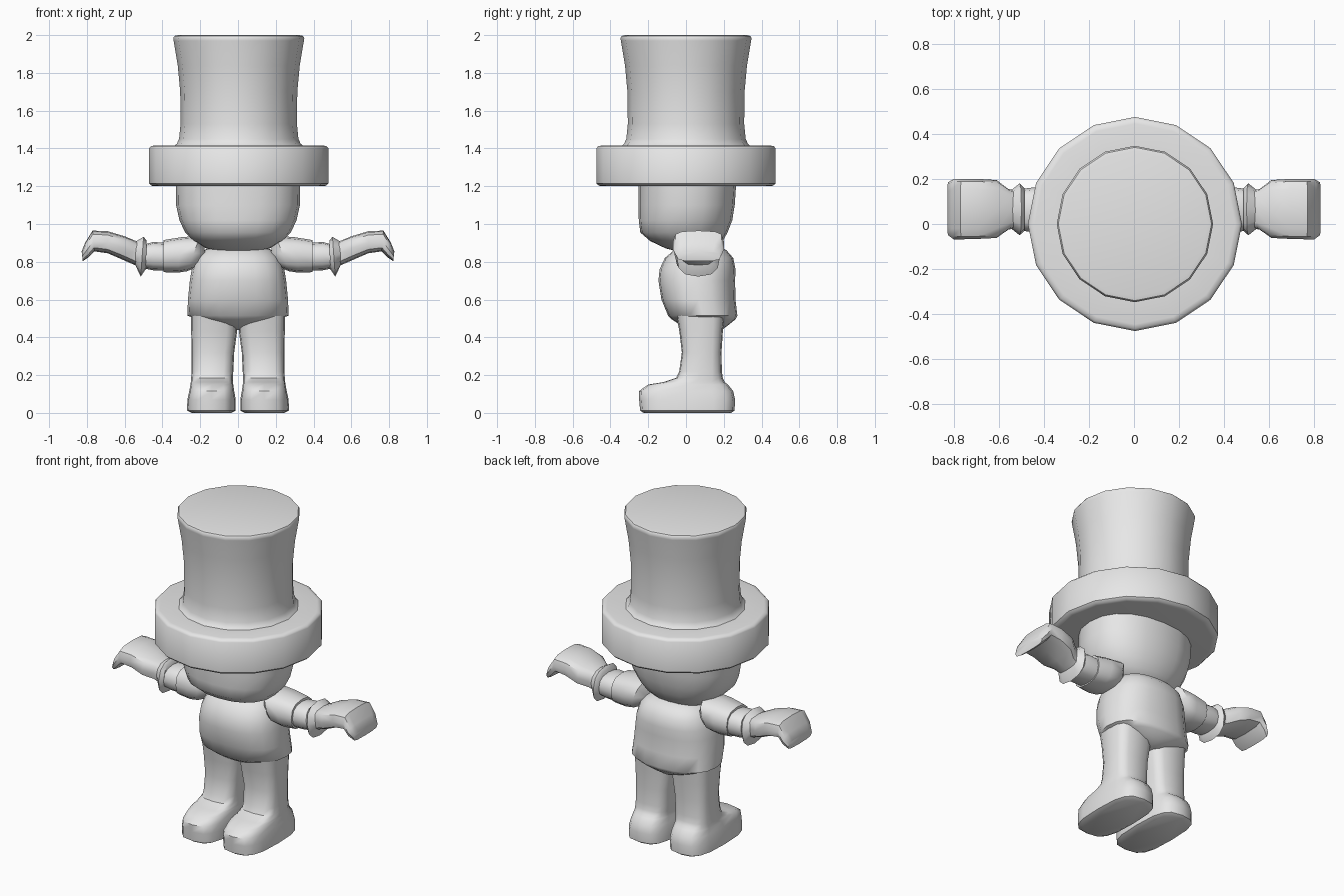
import bpy, bmesh, math
from mathutils import Vector

grey = bpy.data.materials.new("light_grey")
grey.diffuse_color = (0.8, 0.8, 0.8, 1)


def loft(name, rings, n=16, power=2.0, smooth=45):
    """Skin rings given as (centre, half axis a, half axis b), capped at both ends."""
    bm = bmesh.new()
    loops = []
    for c, a, b in rings:
        loop = []
        for i in range(n):
            t = 2 * math.pi * i / n
            u, v = math.cos(t), math.sin(t)
            u = math.copysign(abs(u) ** (2 / power), u)
            v = math.copysign(abs(v) ** (2 / power), v)
            loop.append(bm.verts.new(Vector(c) + Vector(a) * u + Vector(b) * v))
        loops.append(loop)
    for p, q in zip(loops, loops[1:]):
        for i in range(n):
            j = (i + 1) % n
            bm.faces.new((p[i], p[j], q[j], q[i]))
    bm.faces.new(loops[0][::-1])
    bm.faces.new(loops[-1])
    bmesh.ops.recalc_face_normals(bm, faces=bm.faces)
    mesh = bpy.data.meshes.new(name)
    bm.to_mesh(mesh)
    bm.free()
    mesh.materials.append(grey)
    ob = bpy.data.objects.new(name, mesh)
    bpy.context.collection.objects.link(ob)
    bpy.ops.object.select_all(action='DESELECT')
    ob.select_set(True)
    bpy.context.view_layer.objects.active = ob
    bpy.ops.object.shade_smooth_by_angle(angle=math.radians(smooth))
    return ob


def upright(name, rows, **kw):
    """Rows: z, x low, x high, y low, y high."""
    return loft(name, [(((x0 + x1) / 2, (y0 + y1) / 2, z),
                        ((x1 - x0) / 2, 0, 0), (0, (y1 - y0) / 2, 0))
                       for z, x0, x1, y0, y1 in rows], **kw)


def sideways(name, rows, side, **kw):
    """Rows: x and z of top, x and z of bottom, y low, y high."""
    return loft(name, [((side * (xt + xb) / 2, (y0 + y1) / 2, (zt + zb) / 2),
                        (0, (y1 - y0) / 2, 0),
                        (side * (xt - xb) / 2, 0, (zt - zb) / 2))
                       for xt, zt, xb, zb, y0, y1 in rows], **kw)


def round_part(name, profile, **kw):
    """Profile rows: z, radius."""
    return upright(name, [(z, .004 - r, .004 + r, -r, r) for z, r in profile], **kw)


# Hat
round_part("hat_brim", [(1.20, .44), (1.203, .462), (1.215, .475), (1.40, .475),
                        (1.412, .465), (1.416, .445), (1.416, .30)])
round_part("hat_crown", [(1.41, .345), (1.425, .328), (1.45, .316), (1.53, .308),
                         (1.70, .310), (1.84, .323), (1.97, .345), (1.985, .347),
                         (1.996, .340), (2.0, .322)])

# Head
upright("head", [(.855, -.09, .09, -.05, .12), (.872, -.17, .17, -.11, .16),
                 (.91, -.235, .235, -.19, .195), (.955, -.28, .28, -.242, .22),
                 (1.02, -.31, .31, -.25, .245), (1.10, -.328, .328, -.252, .258),
                 (1.25, -.33, .33, -.25, .268)], n=20, power=2.3, smooth=60)

# Torso with flared hem
upright("torso", [(.44, -.05, .05, .03, .19), (.465, -.14, .14, -.03, .225),
                  (.495, -.215, .215, -.075, .262), (.515, -.268, .268, -.095, .272),
                  (.60, -.265, .265, -.13, .262), (.70, -.255, .255, -.146, .26),
                  (.76, -.245, .245, -.14, .262), (.82, -.222, .222, -.112, .25),
                  (.86, -.185, .185, -.065, .215), (.885, -.12, .12, -.01, .17)],
        n=20, power=2.4, smooth=60)

for tag, s in (("left", 1), ("right", -1)):
    # Legs with feet
    leg = [(0, .035, .245, -.225, .24), (.012, .012, .27, -.243, .257),
           (.07, .012, .268, -.248, .26), (.115, .02, .258, -.25, .25),
           (.15, .025, .252, -.20, .222), (.163, .027, .25, -.12, .205),
           (.185, .027, .248, -.052, .195), (.22, .025, .246, -.036, .19),
           (.32, .02, .245, -.022, .188), (.43, .005, .248, -.035, .195),
           (.54, .005, .25, -.055, .205)]
    if s < 0:
        leg = [(z, -x1, -x0, y0, y1) for z, x0, x1, y0, y1 in leg]
    upright(tag + "_leg", leg, n=16, power=3.2)

    # Sleeve, forearm and flared cuff
    sideways(tag + "_sleeve", [(.18, .90, .17, .79, .0, .12), (.20, .938, .27, .75, -.06, .18),
                               (.30, .93, .32, .742, -.06, .18),
                               (.395, .915, .395, .745, -.045, .168)],
             s, n=12, power=2.6)
    sideways(tag + "_forearm", [(.38, .90, .38, .752, -.032, .16),
                                (.45, .905, .45, .755, -.035, .162),
                                (.50, .89, .50, .765, -.03, .155)], s, n=12, power=2.6)
    sideways(tag + "_cuff", [(.485, .915, .485, .765, -.03, .158),
                             (.50, .932, .515, .722, -.05, .18),
                             (.545, .905, .545, .785, -.02, .15)], s, n=12, power=2.6)

    # Mitten hand, arched and drooping at the tip
    sideways(tag + "_hand", [(.52, .90, .545, .782, -.02, .15),
                             (.545, .912, .57, .793, -.025, .155),
                             (.60, .935, .62, .815, -.062, .195),
                             (.69, .962, .69, .845, -.066, .2),
                             (.77, .965, .76, .855, -.068, .2),
                             (.81, .90, .79, .825, -.068, .2),
                             (.828, .855, .822, .803, -.05, .185)],
             s, n=12, power=3.2)
